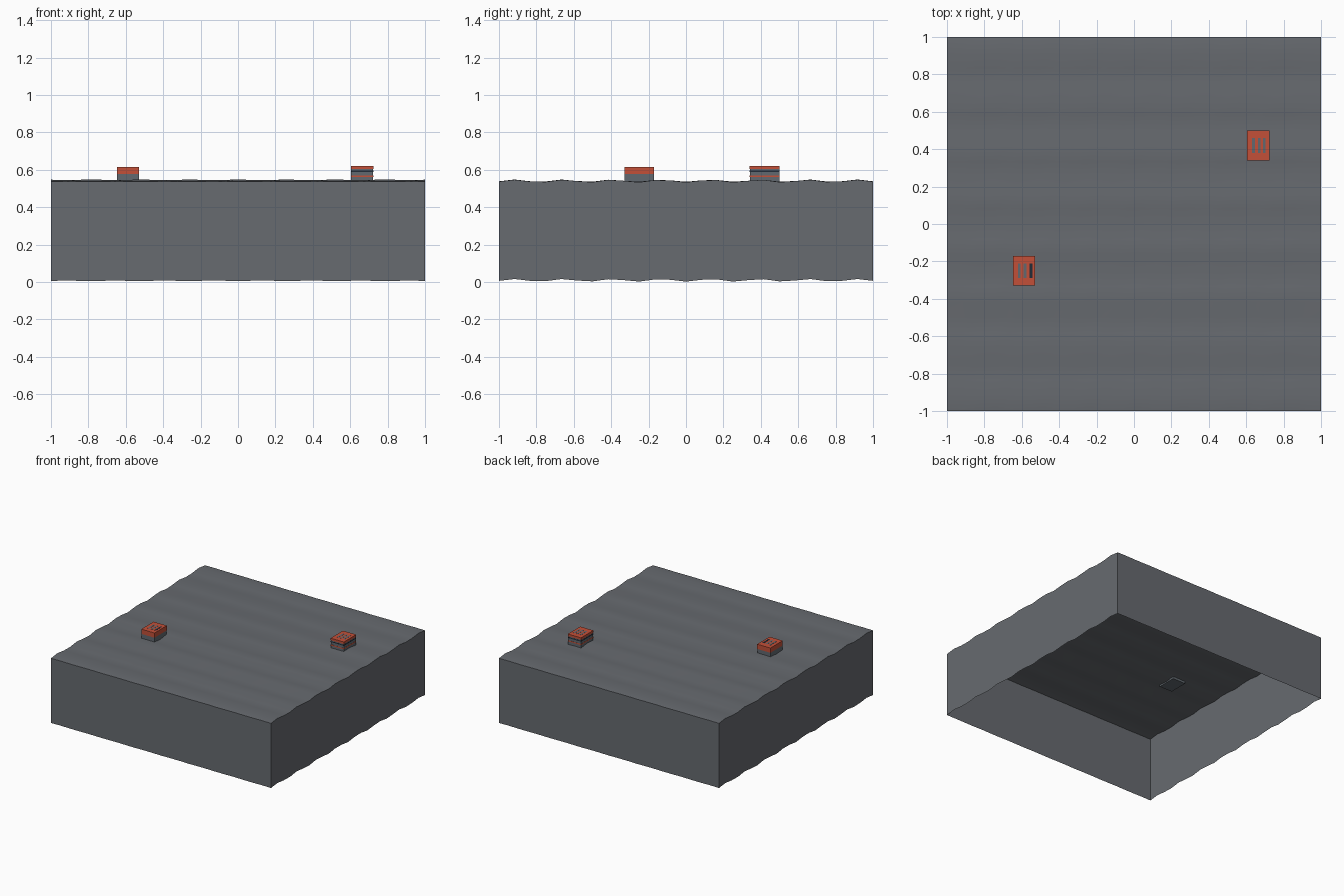
import bpy, bmesh, math

cube = bpy.data.objects.get("Cube")
if cube:
    bpy.data.objects.remove(cube)


def material(name, rgb):
    m = bpy.data.materials.new(name)
    m.use_nodes = True
    m.diffuse_color = (*rgb, 1)
    m.node_tree.nodes["Principled BSDF"].inputs["Base Color"].default_value = (*rgb, 1)
    return m


GROUND = material("ground grey", (0.135, 0.145, 0.16))
RED = material("crate red", (0.55, 0.08, 0.04))
STEEL = material("steel grey", (0.12, 0.14, 0.16))
DARK = material("dark navy", (0.015, 0.025, 0.04))


def finish(name, bm, mat):
    mesh = bpy.data.meshes.new(name)
    bm.to_mesh(mesh)
    bm.free()
    mesh.materials.append(mat)
    obj = bpy.data.objects.new(name, mesh)
    bpy.context.collection.objects.link(obj)
    return obj


def box(name, lo, hi, mat):
    bm = bmesh.new()
    bmesh.ops.create_cube(bm, size=1)
    for v in bm.verts:
        v.co = [l + (c + 0.5) * (h - l) for c, l, h in zip(v.co, lo, hi)]
    return finish(name, bm, mat)


# Rippled ground with side walls, open underneath
CELLS = 24
SKIRT = 0.531
bm = bmesh.new()
bmesh.ops.create_grid(bm, x_segments=CELLS, y_segments=CELLS, size=1)
for v in bm.verts:
    i, j = v.co.x * CELLS / 2, v.co.y * CELLS / 2
    ripple = -math.cos(2 * j) * (0.75 + 0.25 * math.cos(2 * i))
    v.co.z = 0.54 + 0.008 * ripple
rim = [e for e in bm.edges if e.is_boundary]
walls = bmesh.ops.extrude_edge_only(bm, edges=rim)["geom"]
for v in walls:
    if isinstance(v, bmesh.types.BMVert):
        v.co.z -= SKIRT
bmesh.ops.recalc_face_normals(bm, faces=bm.faces)
bm.normal_update()
top = max(bm.faces, key=lambda f: abs(f.normal.z))
if top.normal.z < 0:
    bmesh.ops.reverse_faces(bm, faces=bm.faces)
ground = finish("ground", bm, GROUND)
bpy.context.view_layer.objects.active = ground
ground.select_set(True)
bpy.ops.object.shade_smooth_by_angle(angle=math.radians(40))


# Small banded crates resting on the ground
def crate(name, cx, cy, top, bands, slots):
    hx, hy = 0.059, 0.079
    box(name + "_body", (cx - hx, cy - hy, 0.525), (cx + hx, cy + hy, top - 0.004), STEEL)
    for n, (low, high, mat) in enumerate(bands):
        g = 0.001
        box(f"{name}_band_{n}", (cx - hx - g, cy - hy - g, low),
            (cx + hx + g, cy + hy + g, high), mat)
    # Slots on the lid
    for n, (dx, mat) in enumerate(slots):
        box(f"{name}_slot_{n}", (cx + dx - 0.007, cy - 0.04, top - 0.003),
            (cx + dx + 0.007, cy + 0.04, top + 0.001), mat)


crate("right_crate", -0.588, -0.25, 0.615, [(0.576, 0.615, RED)],
      [(-0.025, STEEL), (0.005, STEEL), (0.037, DARK)])
crate("left_crate", 0.664, 0.42, 0.62,
      [(0.603, 0.62, RED), (0.588, 0.596, DARK), (0.56, 0.569, RED)],
      [(-0.025, STEEL), (0.005, STEEL), (0.032, STEEL)])
